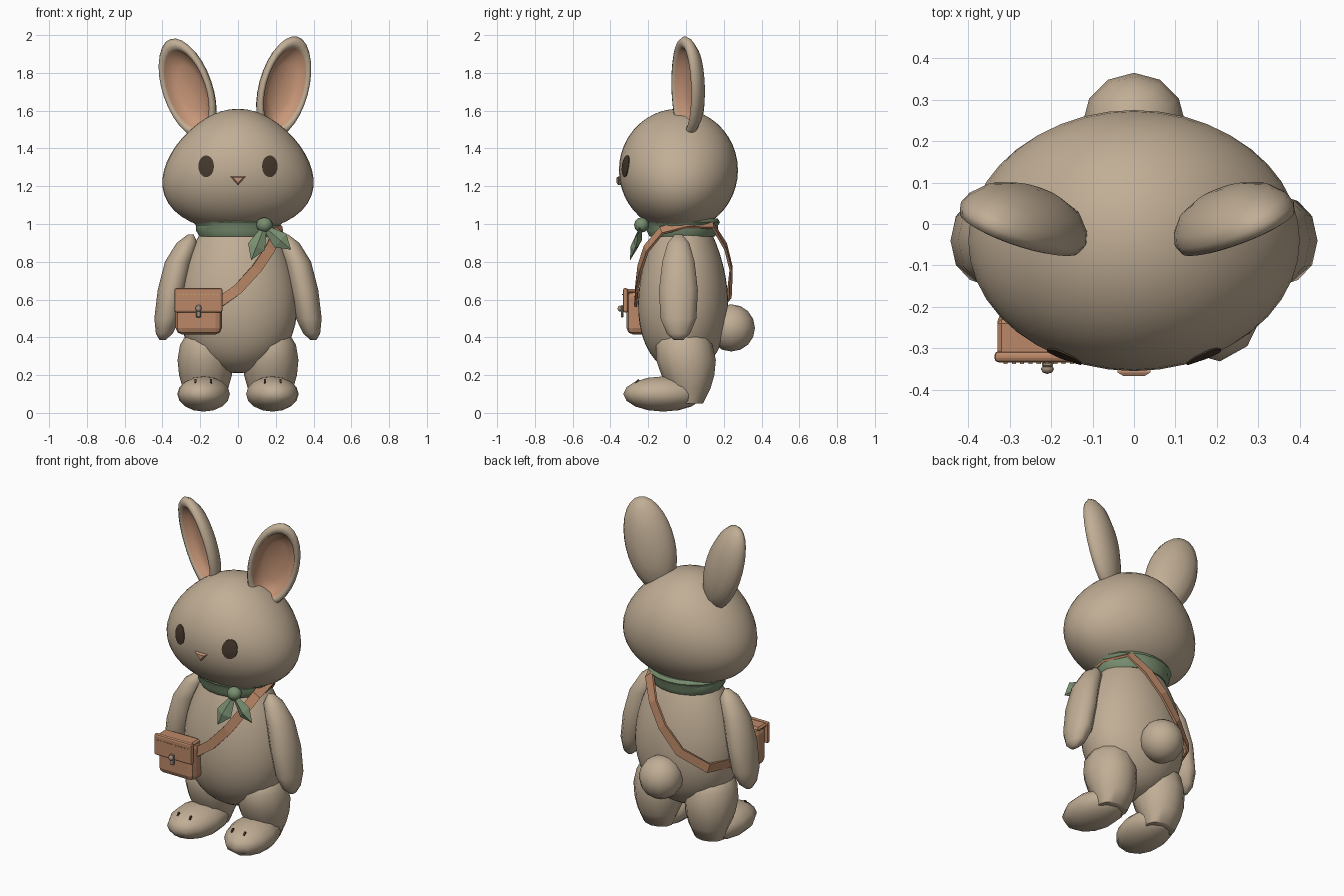
import bpy, bmesh, math
from math import sin, cos, pi, radians
from mathutils import Vector, Matrix
from mathutils.bvhtree import BVHTree

cube = bpy.data.objects.get("Cube")
if cube:
    bpy.data.objects.remove(cube, do_unlink=True)


def material(name, *rgb):
    m = bpy.data.materials.new(name)
    m.use_nodes = True
    m.diffuse_color = (*rgb, 1)
    m.node_tree.nodes["Principled BSDF"].inputs["Base Color"].default_value = (*rgb, 1)
    return m


FUR = material("fur", 0.53, 0.42, 0.30)
INNER = material("inner_ear", 0.58, 0.31, 0.19)
DARK = material("dark_brown", 0.06, 0.04, 0.025)
LEATHER = material("leather", 0.50, 0.25, 0.14)
STITCH = material("stitch", 0.62, 0.38, 0.18)
METAL = material("buckle_metal", 0.36, 0.28, 0.21)
GREEN = material("scarf_green", 0.19, 0.27, 0.16)


def finish(name, bm, mats, smooth):
    bmesh.ops.remove_doubles(bm, verts=bm.verts, dist=1e-5)
    bmesh.ops.recalc_face_normals(bm, faces=bm.faces)
    me = bpy.data.meshes.new(name)
    bm.to_mesh(me)
    bm.free()
    for m in mats:
        me.materials.append(m)
    ob = bpy.data.objects.new(name, me)
    bpy.context.collection.objects.link(ob)
    if smooth:
        bpy.ops.object.select_all(action='DESELECT')
        ob.select_set(True)
        bpy.context.view_layer.objects.active = ob
        bpy.ops.object.shade_smooth_by_angle(angle=radians(smooth))
    return ob


def skin(name, rings, mats, smooth=65, closed=False, second_from=None, matrix=None):
    """Bridge rings of points; bands from second_from on take the second material."""
    bm = bmesh.new()
    vs = [[bm.verts.new(p) for p in r] for r in rings]
    n = len(rings[0])
    for j in range(len(vs) if closed else len(vs) - 1):
        a, b = vs[j], vs[(j + 1) % len(vs)]
        for i in range(n):
            f = bm.faces.new((a[i], a[(i + 1) % n], b[(i + 1) % n], b[i]))
            f.material_index = int(second_from is not None and j >= second_from)
    if not closed:
        bm.faces.new(vs[0])
        bm.faces.new(vs[-1]).material_index = int(second_from is not None)
    if matrix:
        bm.transform(matrix)
    return finish(name, bm, mats, smooth)


def oval(z, rx, ry, cx=0, cy=0, n=32):
    return [Vector((cx + rx * cos(2 * pi * i / n), cy + ry * sin(2 * pi * i / n), z)) for i in range(n)]


def ball(name, loc, scale, mat, u=10, v=8, rot=0):
    bm = bmesh.new()
    bmesh.ops.create_uvsphere(bm, u_segments=u, v_segments=v, radius=1)
    bm.transform(Matrix.Translation(loc) @ Matrix.Rotation(rot, 4, 'Z') @ Matrix.Diagonal((*scale, 1)))
    return finish(name, bm, [mat], 65)


def box(name, lo, hi, mat, bevel=0.0, segments=1, tilt=0):
    bm = bmesh.new()
    lo, hi = Vector(lo), Vector(hi)
    bmesh.ops.create_cube(bm, size=1)
    bm.transform(Matrix.Diagonal((*(hi - lo), 1)))
    if bevel:
        bmesh.ops.bevel(bm, geom=bm.edges[:], offset=bevel, segments=segments, affect='EDGES', profile=0.5)
    bm.transform(Matrix.Translation((lo + hi) / 2) @ Matrix.Rotation(tilt, 4, 'X'))
    return finish(name, bm, [mat], 0)


# Head and body: pear-shaped lofts
def pear(name, zc, r, a, b, depth, cy, rows=22):
    rings = []
    for k in range(rows + 1):
        t = pi * k / rows
        rx = sin(t) * (a - b * cos(t))
        rings.append(oval(zc + r * cos(t), rx, depth(t, rx), cy=cy, n=40))
    return skin(name, rings, [FUR])


head = pear("head", 1.285, 0.325, 0.392, 0.086, lambda t, rx: 0.315 * sin(t), -0.04)
pear("body", 0.655, 0.445, 0.308, 0.0625, lambda t, rx: 0.76 * rx, -0.015)
ball("tail", (0, 0.24, 0.45), (0.125, 0.125, 0.125), FUR, u=12, v=8)

# Limbs
ARM = [(0.945, 0.015, 0.02, 0.25), (0.90, 0.055, 0.06, 0.27), (0.80, 0.072, 0.09, 0.315),
       (0.65, 0.075, 0.108, 0.35), (0.50, 0.068, 0.10, 0.375), (0.42, 0.045, 0.065, 0.39),
       (0.385, 0.015, 0.025, 0.40)]
LEG = [(0.05, 0.09, 0.07, 0.02), (0.13, 0.12, 0.11, 0.02), (0.20, 0.14, 0.14, 0.01),
       (0.28, 0.148, 0.158, 0), (0.36, 0.135, 0.15, -0.01), (0.41, 0.105, 0.125, -0.01),
       (0.44, 0.05, 0.06, -0.01)]
for side, s in (("left", 1), ("right", -1)):
    skin(side + "_arm", [oval(z, rx, ry, s * cx, -0.04, 10) for z, rx, ry, cx in ARM], [FUR])
    skin(side + "_leg", [oval(z, rx, ry, s * 0.172, cy, 12) for z, rx, ry, cy in LEG], [FUR])
    ball(side + "_foot", (s * 0.182, -0.12, 0.1), (0.14, 0.213, 0.093), FUR, u=12, v=8, rot=s * 0.12)
    for x in (0.143, 0.224):
        box(side + "_toe_mark", (s * x - 0.005, -0.262, 0.155), (s * x + 0.005, -0.253, 0.18),
            DARK, tilt=-0.7)

# Ears: cupped shells with a coloured hollow
EAR = [(0, 0.085), (0.4, 0.078), (0.75, 0.055), (0.94, 0.022), (1, -0.005), (0.95, -0.028),
       (0.86, -0.032), (0.78, -0.02), (0.72, 0.012), (0.45, 0.035), (0, 0.042)]
for side, s, x, z, tilt in (("left", 1, 0.24, 1.722, 15), ("right", -1, 0.265, 1.715, 19)):
    rings = [[Vector((0.142 * k * cos(a), d, 0.28 * k * sin(a)))
              for a in (2 * pi * i / 28 for i in range(28))] for k, d in EAR]
    place = (Matrix.Translation((s * x, 0.005, z)) @ Matrix.Rotation(s * radians(tilt), 4, 'Y')
             @ Matrix.Rotation(s * radians(25), 4, 'Z'))
    skin(side + "_ear", rings, [FUR, INNER], second_from=7, matrix=place)

# Eyes: thin ovals laid onto the head
tree = BVHTree.FromPolygons([v.co for v in head.data.vertices], [p.vertices for p in head.data.polygons])
for side, s in (("left", 1), ("right", -1)):
    rings = []
    for k in (1, 0.66, 0.33, 0):
        ring = []
        for i in range(20):
            a = 2 * pi * i / 20
            start = Vector((s * 0.167 + 0.041 * k * cos(a), -1, 1.305 + 0.057 * k * sin(a)))
            hit, normal, _, _ = tree.ray_cast(start, Vector((0, 1, 0)))
            ring.append(hit + normal * 0.004)
        rings.append(ring)
    rings.insert(0, [p + Vector((0, 0.006, 0)) for p in rings[0]])
    skin(side + "_eye", rings, [DARK], 40)

# Nose: rounded triangle pointing down
skin("nose", [[Vector((0.046 * k * cos(a), y, 1.236 + 0.03 * k * sin(a)))
               for a in (pi / 6, 5 * pi / 6, 3 * pi / 2)]
              for k, y in ((1, -0.33), (1, -0.358), (0.65, -0.367))], [INNER], 0)

# Scarf: collar, knot and two pointed ends
skin("scarf_collar", [oval(z, rx, rx * 0.85, cy=-0.02, n=20) for z, rx in
                      ((0.945, 0.17), (0.935, 0.205), (0.965, 0.222), (0.99, 0.222), (1.01, 0.235),
                       (1.03, 0.22))], [GREEN], 30)
ball("scarf_knot", (0.14, -0.235, 0.995), (0.045, 0.04, 0.04), GREEN, u=8, v=6)
for name, tip in (("scarf_end_inner", (0.07, -0.295, 0.81)), ("scarf_end_outer", (0.28, -0.265, 0.865))):
    root, tip = Vector((0.14, -0.24, 0.985)), Vector(tip)
    across = (tip - root).cross(Vector((0, 1, 0))).normalized()
    rings = []
    for t, w in ((0, 0.012), (0.6, 0.048), (1, 0.001)):
        c = root.lerp(tip, t)
        out = Vector((0, 0.45 * w, 0))
        rings.append([c + across * w, c + out, c - across * w, c - out])
    skin(name, rings, [GREEN], 0)

# Satchel strap: closed flat band around the body
PATH = [(-0.12, -0.265, 0.57), (0, -0.262, 0.655), (0.1, -0.245, 0.765), (0.17, -0.21, 0.87),
        (0.215, -0.13, 0.965), (0.21, 0, 1.0), (0.15, 0.14, 0.995), (0.075, 0.21, 0.88),
        (-0.01, 0.24, 0.76), (-0.12, 0.23, 0.63), (-0.26, 0.155, 0.54), (-0.32, -0.02, 0.53),
        (-0.27, -0.21, 0.55)]
path = [Vector(p) for p in PATH]
rings = []
for i, p in enumerate(path):
    along = (path[(i + 1) % len(path)] - path[i - 1]).normalized()
    out = Vector((p.x, p.y * 1.7, max(0, p.z - 0.8) * 1.2))
    out = (out - along * out.dot(along)).normalized()
    wide = along.cross(out) * 0.027
    out = out * 0.007
    rings.append([p + wide + out, p - wide + out, p - wide - out, p + wide - out])
skin("satchel_strap", rings, [LEATHER], 0, closed=True)

# Satchel: pouch, flap, stitching and clasp
box("satchel_pouch", (-0.33, -0.315, 0.415), (-0.085, -0.2, 0.65), LEATHER, 0.035, 2)
box("satchel_flap", (-0.337, -0.334, 0.532), (-0.082, -0.307, 0.66), LEATHER, 0.01, 2)
box("satchel_lid", (-0.33, -0.32, 0.63), (-0.09, -0.23, 0.655), LEATHER, 0.01)
for i in range(11):
    x = -0.31 + i * 0.02
    box("stitch", (x - 0.005, -0.338, 0.625), (x + 0.005, -0.333, 0.63), STITCH)
box("clasp_strap", (-0.222, -0.345, 0.505), (-0.196, -0.332, 0.57), METAL, 0.004)
ball("clasp_stud", (-0.209, -0.35, 0.552), (0.016, 0.012, 0.016), METAL, u=8, v=6)
